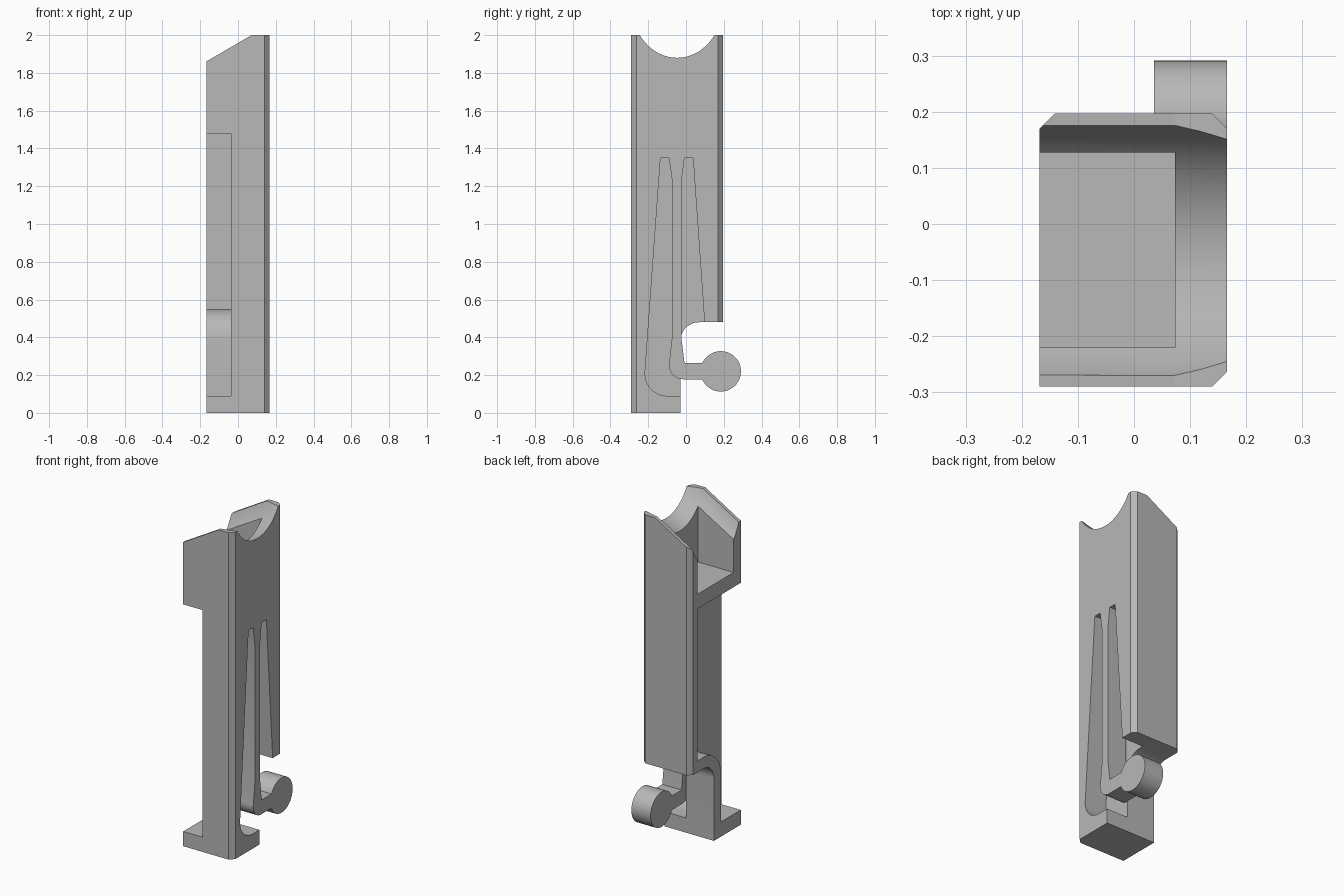
import bpy, bmesh
from math import cos, sin, pi, radians
from mathutils import Matrix, Vector

cube = bpy.data.objects.get("Cube")
if cube:
    bpy.data.objects.remove(cube, do_unlink=True)

grey = bpy.data.materials.new("plain grey")
grey.use_nodes = True
grey.diffuse_color = (0.48, 0.48, 0.48, 1)
grey.node_tree.nodes["Principled BSDF"].inputs["Base Color"].default_value = (0.48, 0.48, 0.48, 1)


def arc(cu, cv, r, start, end, n=12):
    """Points on an arc, angles in degrees."""
    steps = [radians(start + (end - start) * i / n) for i in range(n + 1)]
    return [(cu + r * cos(a), cv + r * sin(a)) for a in steps]


def prism(name, outline, axis, lo, hi):
    """Extrude a 2D outline along one axis."""
    place = {"x": lambda u, v, w: (w, u, v),
             "y": lambda u, v, w: (u, w, v),
             "z": lambda u, v, w: (u, v, w)}[axis]
    bm = bmesh.new()
    base = bm.faces.new([bm.verts.new(place(u, v, lo)) for u, v in outline])
    top = bmesh.ops.extrude_face_region(bm, geom=[base])["geom"]
    shift = Vector(place(0, 0, hi - lo))
    bmesh.ops.translate(bm, vec=shift, verts=[g for g in top if isinstance(g, bmesh.types.BMVert)])
    bmesh.ops.recalc_face_normals(bm, faces=bm.faces)
    mesh = bpy.data.meshes.new(name)
    bm.to_mesh(mesh)
    bm.free()
    mesh.materials.append(grey)
    obj = bpy.data.objects.new(name, mesh)
    bpy.context.collection.objects.link(obj)
    return obj


def activate(obj):
    bpy.ops.object.select_all(action="DESELECT")
    obj.select_set(True)
    bpy.context.view_layer.objects.active = obj


def combine(obj, tool, operation):
    """Apply a boolean and discard the tool."""
    mod = obj.modifiers.new("cut", "BOOLEAN")
    mod.operation = operation
    mod.solver = "EXACT"
    mod.object = tool
    activate(obj)
    bpy.ops.object.modifier_apply(modifier=mod.name)
    bpy.data.objects.remove(tool, do_unlink=True)


L, R, F, B = -0.168, 0.166, -0.29, 0.197   # body limits
C = 0.027                                  # corner chamfer

# Body: chamfered column
body = prism("body", [(L, F), (R - C, F), (R, F + C), (R, B - C), (R - C, B),
                      (L + C, B), (L, B - C)], "z", 0, 2)

# Arched undercut at the lower back
combine(body, prism("undercut", [(-0.03, -0.1)] + arc(0.07, 0.38, 0.1, 180, 90)
                    + [(0.4, 0.48), (0.4, -0.1)], "x", -0.4, 0.4), "DIFFERENCE")

# Sloping top
combine(body, prism("slope", [(-0.268, 1.802), (0.072, 2), (0.072, 2.2), (-0.268, 2.2)],
                    "y", -0.5, 0.5), "DIFFERENCE")

# Open top pocket
combine(body, prism("pocket", [(-0.4, -0.22), (0.073, -0.22), (0.073, 0.127), (-0.4, 0.127)],
                    "z", 1.57, 2.5), "DIFFERENCE")

# Tilted round saddle across the top
saddle = prism("saddle", arc(0, 0, 0.24, 0, 360, 64)[:-1], "x", -1, 1)
saddle.data.transform(Matrix.Translation((R, -0.047, 2.157)) @ Matrix.Rotation(radians(-30), 4, "Y"))
combine(body, saddle, "DIFFERENCE")

# Side recess that leaves a thin back wall and a foot
combine(body, prism("recess", [(-0.5, 0.09), (-0.5, 1.48), (0.127, 1.48), (0.127, 0.55)]
                    + arc(0.07, 0.38, 0.17, 90, 180) + [(-0.1, 0.09)],
                    "x", -0.4, -0.038), "DIFFERENCE")

# Cavity around the spring arm
combine(body, prism("cavity", [(-0.135, 1.35), (0.037, 1.35), (0.098, 0.48), (0.098, 0.09)]
                    + arc(-0.1, 0.207, 0.117, 270, 175), "x", 0.02, 0.4), "DIFFERENCE")

# Spring arm with hooked end
arm = prism("spring_arm", [(-0.094, 1.38), (-0.09, 1.35), (-0.072, 1.22), (-0.072, 0.42)]
            + arc(-0.015, 0.253, 0.075, 170, 270) + [(0.12, 0.178), (0.12, 0.265),
            (-0.008, 0.265), (-0.025, 0.4), (-0.025, 1.22), (-0.008, 1.35), (-0.004, 1.38)],
            "x", 0.036, R)

# Round grip at the end of the arm
combine(arm, prism("grip", arc(0.184, 0.22, 0.107, 0, 360, 48)[:-1], "x", 0.036, R), "UNION")

for part in (body, arm):
    activate(part)
    bpy.ops.object.shade_smooth_by_angle(angle=radians(25))
